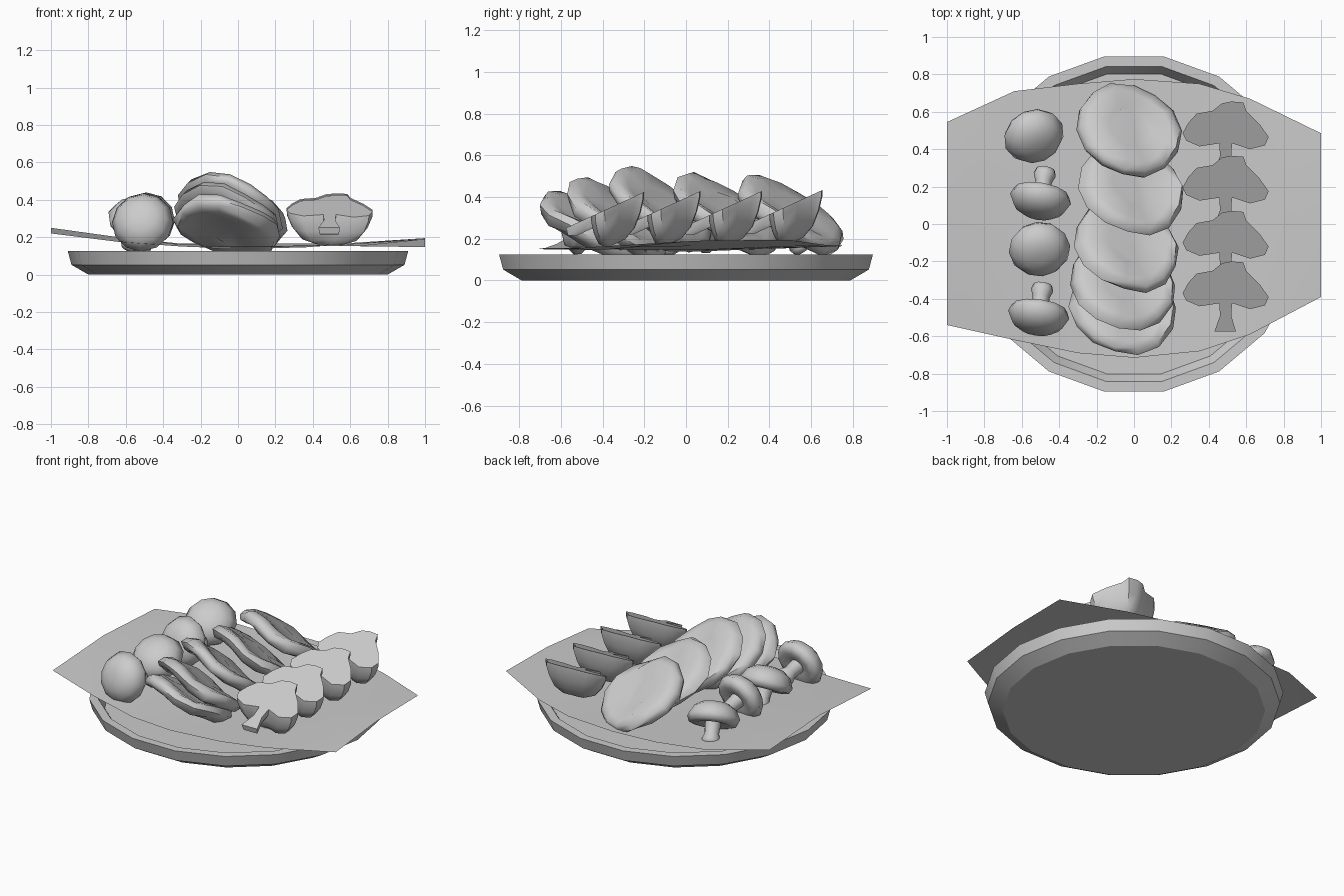
import bpy, bmesh, math, random
from mathutils import Vector, Matrix

if "Cube" in bpy.data.objects:
    bpy.data.objects.remove(bpy.data.objects["Cube"])

random.seed(4)


def finish(name, bm, smooth=None):
    bmesh.ops.recalc_face_normals(bm, faces=bm.faces)
    me = bpy.data.meshes.new(name)
    bm.to_mesh(me)
    bm.free()
    ob = bpy.data.objects.new(name, me)
    bpy.context.collection.objects.link(ob)
    if smooth:
        bpy.ops.object.select_all(action='DESELECT')
        ob.select_set(True)
        bpy.context.view_layer.objects.active = ob
        bpy.ops.object.shade_smooth_by_angle(angle=math.radians(smooth))
    return ob


def loft(bm, rings):
    """Skin a stack of closed rings and cap both ends."""
    vs = [[bm.verts.new(p) for p in r] for r in rings]
    n = len(vs[0])
    for a, b in zip(vs, vs[1:]):
        for i in range(n):
            bm.faces.new((a[i], a[(i + 1) % n], b[(i + 1) % n], b[i]))
    bm.faces.new(vs[0])
    bm.faces.new(vs[-1])


def lathe(profile, n):
    bm = bmesh.new()
    loft(bm, [[(r * math.cos(2 * math.pi * i / n), r * math.sin(2 * math.pi * i / n), z)
               for i in range(n)] for r, z in profile])
    return bm


# Plate: 18 sides with raised rim
finish("plate", lathe([(.8, 0), (.89, .052), (.91, .125), (.855, .125), (.815, .06)], 18), 28)

# Paper sheet: x, front y, back y, then heights at front, middle, back
cols = [(-1, -.54, .545, .22, .25, .22), (-.64, -.62, .71, .175, .20, .19),
        (-.3, -.69, .75, .15, .16, .165), (0, -.715, .775, .15, .138, .165),
        (.35, -.68, .75, .155, .145, .165), (.62, -.59, .67, .152, .165, .17),
        (1, -.39, .485, .147, .19, .195)]
bm = bmesh.new()
grid = []
for x, yf, yb, zf, zm, zb in cols:
    grid.append([bm.verts.new(p) for p in
                 ((x, yf, zf), (x, (yf + yb) / 2, zm), (x, yb, zb))])
for a, b in zip(grid, grid[1:]):
    for j in range(2):
        bm.faces.new((a[j], b[j], b[j + 1], a[j + 1]))
finish("paper_sheet", bm, 30)

# Whole mushrooms: cap centre and cap direction
shroom = [(.03, .1), (.085, .09), (.135, .058), (.165, .0), (.15, -.035), (.11, -.045),
          (.05, -.03), (.045, -.1), (.06, -.14), (.05, -.17), (.02, -.177)]
for i, (pos, axis) in enumerate([
        ((-.535, .47, .285), (.22, -.5, .72)), ((-.5, .135, .285), (-.15, -.85, .33)),
        ((-.505, -.135, .285), (.05, -.45, .75)), ((-.51, -.485, .28), (-.12, -.85, .3))]):
    bm = lathe(shroom, 12)
    q = Vector(axis).to_track_quat('Z', 'Y')
    bm.transform(Matrix.Translation(pos) @ q.to_matrix().to_4x4())
    finish(f"mushroom_{i + 1}", bm, 60)

# Overlapping thick wavy slices leaning forwards: centre, lean, roll
slice_prof = [(.12, -.03), (.22, -.045), (.265, -.035), (.287, 0), (.27, .035), (.22, .045), (.12, .03)]
for i, (pos, lean, roll) in enumerate([
        ((-.03, .5, .315), 31, 13), ((-.015, .19, .315), 32, 15), ((-.04, -.12, .34), 35, 17),
        ((-.06, -.325, .295), 33, 14), ((-.06, -.445, .25), 28, 8)]):
    bm = lathe(slice_prof, 14)
    for v in bm.verts:
        v.co.z += random.uniform(-.008, .008) - .028 * math.sin(math.pi * v.co.x / .29)
        v.co.xy *= random.uniform(.98, 1.03)
    bm.transform(Matrix.Translation(pos) @ Matrix.Rotation(math.radians(roll), 4, 'Y')
                 @ Matrix.Rotation(math.radians(-lean), 4, 'X'))
    finish(f"slice_{i + 1}", bm, 60)

# Halved pieces: flat sloping cut face with a rounded body and a stalk below
cap = [(-.23, -.02), (-.2, .035), (-.155, .085), (-.07, .1), (-.02, .14), (.03, .15), (.095, .145),
       (.11, .1), (.18, .03), (.23, -.04), (.21, -.085), (.13, -.105), (.04, -.075),
       (-.04, -.075), (-.14, -.09), (-.21, -.06)]
stalk = [(-.035, -.06), (.035, -.06), (.03, -.14), (.055, -.225), (-.06, -.225), (-.03, -.14)]


def rounded(bm, outline, centre, steps):
    rings = []
    for s, d in steps:
        ring = []
        for u, v in outline:
            u2 = centre[0] + (u - centre[0]) * s
            v2 = centre[1] + (v - centre[1]) * s
            ring.append((u2, v2, .46 * (v if s == 1 else v2) - d))
        rings.append(ring)
    loft(bm, rings)


for i, (y, z) in enumerate([(.505, .365), (.215, .36), (-.08, .36), (-.35, .355)]):
    bm = bmesh.new()
    rounded(bm, cap, (0, .01), [(1, 0), (.99, .03), (.88, .09), (.68, .15), (.35, .185)])
    rounded(bm, stalk, (0, -.13), [(1, 0), (.9, .04), (.5, .06)])
    bm.transform(Matrix.Translation((.49, y, z)))
    finish(f"halved_piece_{i + 1}", bm, 50)
